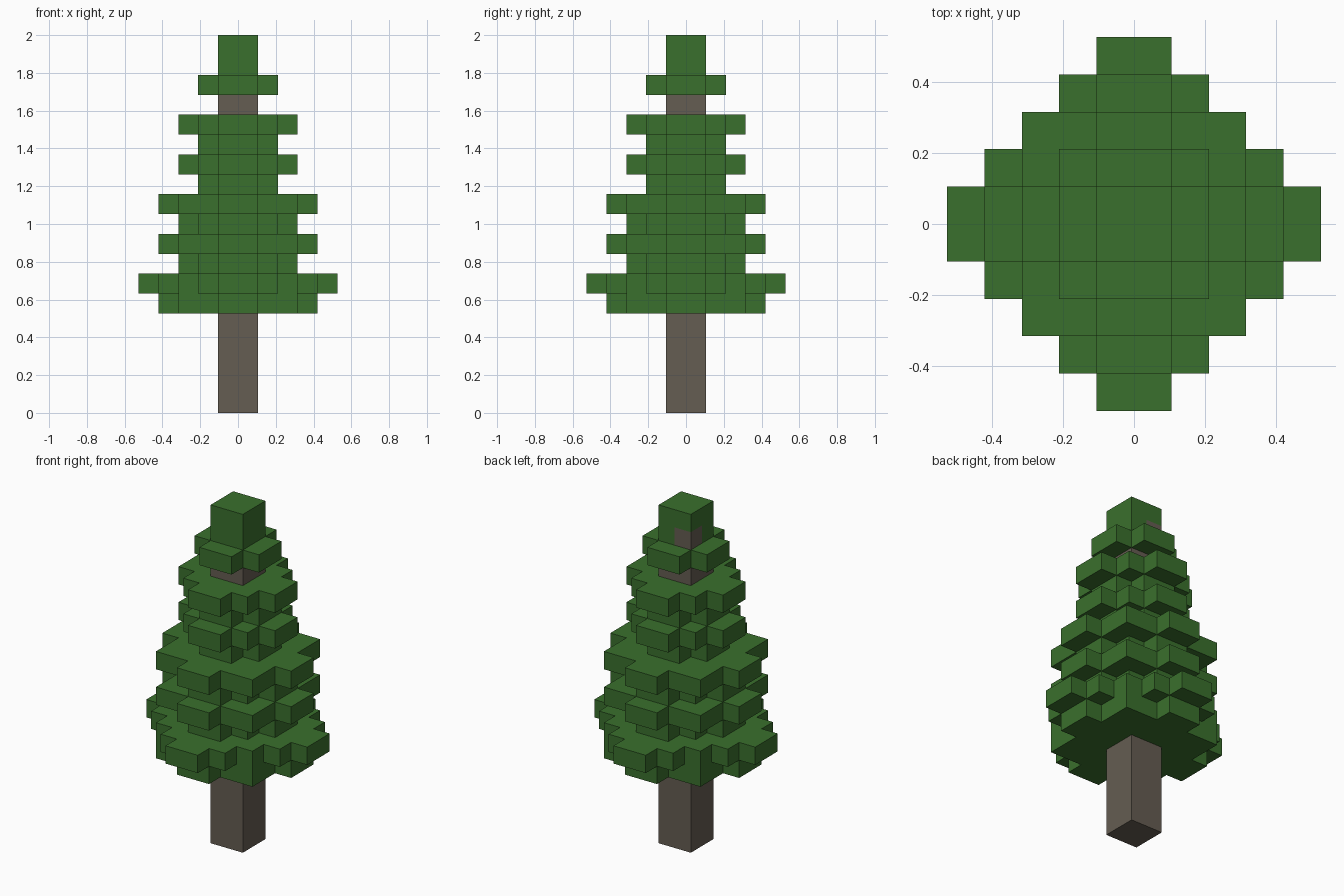
import bpy
import bmesh

UNIT = 2 / 19  # one block of the stepped tree

old = bpy.data.objects.get("Cube")
if old:
    bpy.data.objects.remove(old, do_unlink=True)


def material(name, rgb):
    mat = bpy.data.materials.new(name)
    mat.use_nodes = True
    color = (*rgb, 1)
    mat.diffuse_color = color
    mat.node_tree.nodes["Principled BSDF"].inputs["Base Color"].default_value = color
    return mat


def prism(name, outline, bottom, top, mat):
    """Extrude a flat outline, given in blocks, between two heights."""
    bm = bmesh.new()
    base = bm.faces.new([bm.verts.new((x * UNIT, y * UNIT, bottom * UNIT)) for x, y in outline])
    grown = bmesh.ops.extrude_face_region(bm, geom=[base], use_keep_orig=True)
    verts = [g for g in grown["geom"] if isinstance(g, bmesh.types.BMVert)]
    bmesh.ops.translate(bm, verts=verts, vec=(0, 0, (top - bottom) * UNIT))
    bmesh.ops.recalc_face_normals(bm, faces=bm.faces)
    mesh = bpy.data.meshes.new(name)
    bm.to_mesh(mesh)
    bm.free()
    mesh.materials.append(mat)
    obj = bpy.data.objects.new(name, mesh)
    bpy.context.collection.objects.link(obj)
    return obj


def stepped_outline(rows):
    """Turn the half width of each row into a stepped outline with four equal quarters."""
    quarter = []
    for j, w in enumerate(rows):
        following = rows[j + 1] if j + 1 < len(rows) else None
        if following != w:
            quarter.append((w, j + 1))
            if following is not None:
                quarter.append((following, j + 1))
    points = []
    for _ in range(4):
        points += quarter
        quarter = [(-y, x) for x, y in quarter]
    return points


green = material("leaf green", (0.042, 0.162, 0.026))
brown = material("bark brown", (0.130, 0.109, 0.084))

# Trunk
prism("trunk", stepped_outline([1]), 0, 17, brown)

# Foliage tiers, from the lowest upwards
SKIRT = [5, 4, 3, 2, 1]
WIDE = [4, 3, 3, 1]
MEDIUM = [3, 2, 1]
SMALL = [2, 1]
tiers = [WIDE, SKIRT, MEDIUM, WIDE, MEDIUM, WIDE, SMALL, MEDIUM, SMALL, MEDIUM]
for i, rows in enumerate(tiers):
    prism(f"foliage_tier_{i + 1}", stepped_outline(rows), 5 + i, 6 + i, green)
prism("foliage_upper_tier", stepped_outline(SMALL), 16, 17, green)

# Tip, with one block of bare bark at a back corner
prism("tip_base", [(-1, -1), (1, -1), (1, 1), (0, 1), (0, 0), (-1, 0)], 17, 18, green)
prism("bark_knot", [(-1, 0), (0, 0), (0, 1), (-1, 1)], 17, 18, brown)
prism("tip", stepped_outline([1]), 18, 19, green)
